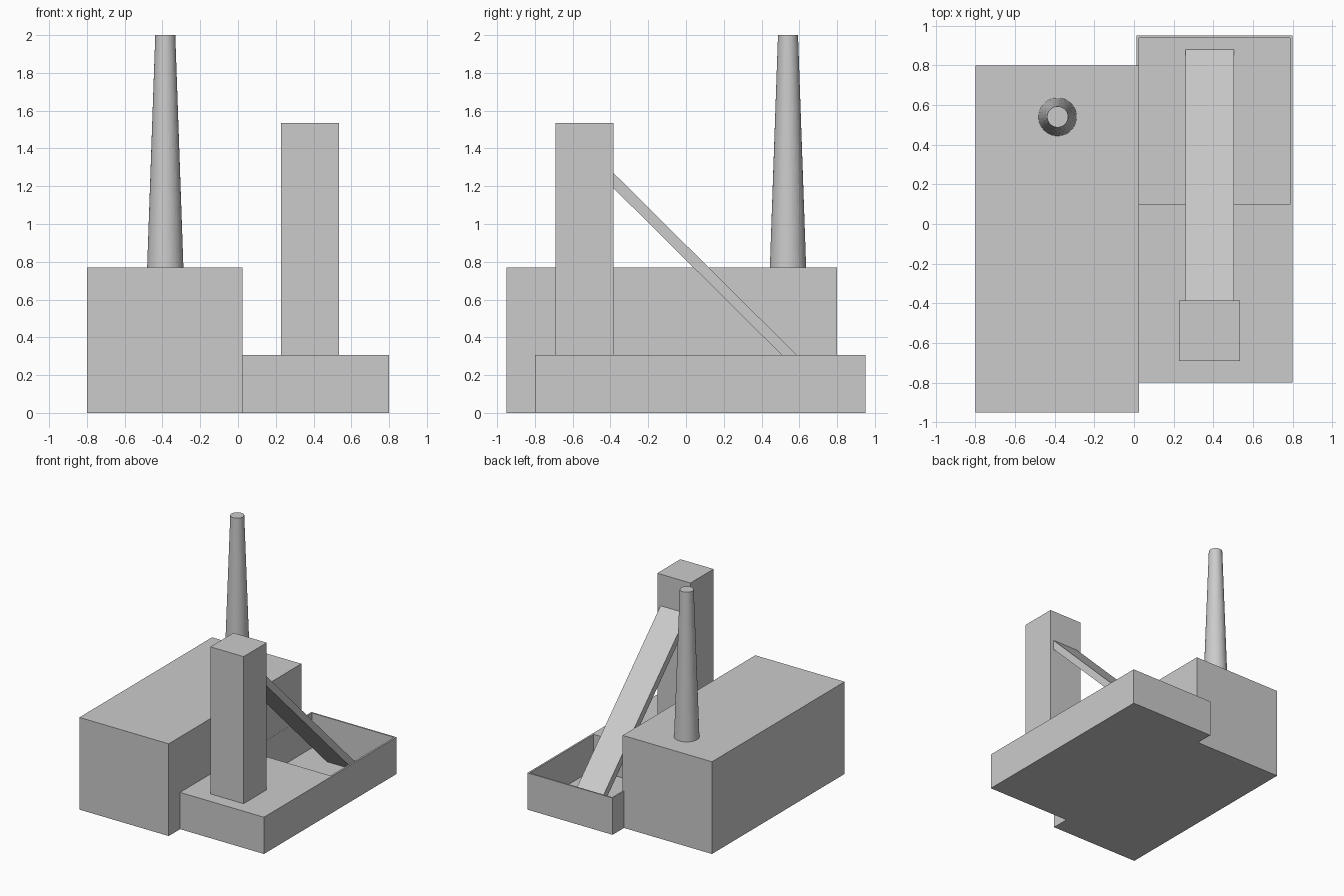
import bpy, bmesh

if "Cube" in bpy.data.objects:
    bpy.data.objects.remove(bpy.data.objects["Cube"])


def finish(name, bm):
    bmesh.ops.recalc_face_normals(bm, faces=bm.faces)
    mesh = bpy.data.meshes.new(name)
    bm.to_mesh(mesh)
    bm.free()
    obj = bpy.data.objects.new(name, mesh)
    bpy.context.collection.objects.link(obj)
    return obj


def box(name, x, y, z):
    bm = bmesh.new()
    bmesh.ops.create_cube(bm, size=1)
    for v in bm.verts:
        v.co = [r[0] if c < 0 else r[1] for c, r in zip(v.co, (x, y, z))]
    return finish(name, bm)


def extrude_x(name, profile, x0, x1):
    bm = bmesh.new()
    face = bm.faces.new([bm.verts.new((x0, y, z)) for y, z in profile])
    new = bmesh.ops.extrude_face_region(bm, geom=[face], use_keep_orig=True)["geom"]
    for v in new:
        if isinstance(v, bmesh.types.BMVert):
            v.co.x = x1
    return finish(name, bm)


# Main building
box("main_building", (-0.80, 0.025), (-0.95, 0.80), (0, 0.77))

# Low annex with an open basin sunk into its rear half
annex = box("annex_with_basin", (0.013, 0.80), (-0.80, 0.95), (0, 0.307))
cutter = box("basin_cutter", (0.026, 0.785), (0.098, 0.938), (0.015, 0.5))
cutter.hide_render = True
mod = annex.modifiers.new("basin", "BOOLEAN")
mod.operation = "DIFFERENCE"
mod.solver = "EXACT"
mod.object = cutter
bpy.context.view_layer.objects.active = annex
bpy.ops.object.modifier_apply(modifier=mod.name)
bpy.data.objects.remove(cutter)

# Square tower on the annex
box("tower", (0.228, 0.535), (-0.69, -0.385), (0.307, 1.535))

# Sloping ramp from the tower down to the basin floor
extrude_x("ramp", [(-0.386, 1.272), (-0.386, 1.192), (0.80, 0.015), (0.88, 0.015)],
          0.26, 0.505)

# Tapered chimney
bpy.ops.mesh.primitive_cone_add(vertices=48, radius1=0.096, radius2=0.053,
                                depth=1.23, location=(-0.385, 0.54, 1.385))
bpy.context.object.name = "chimney"
